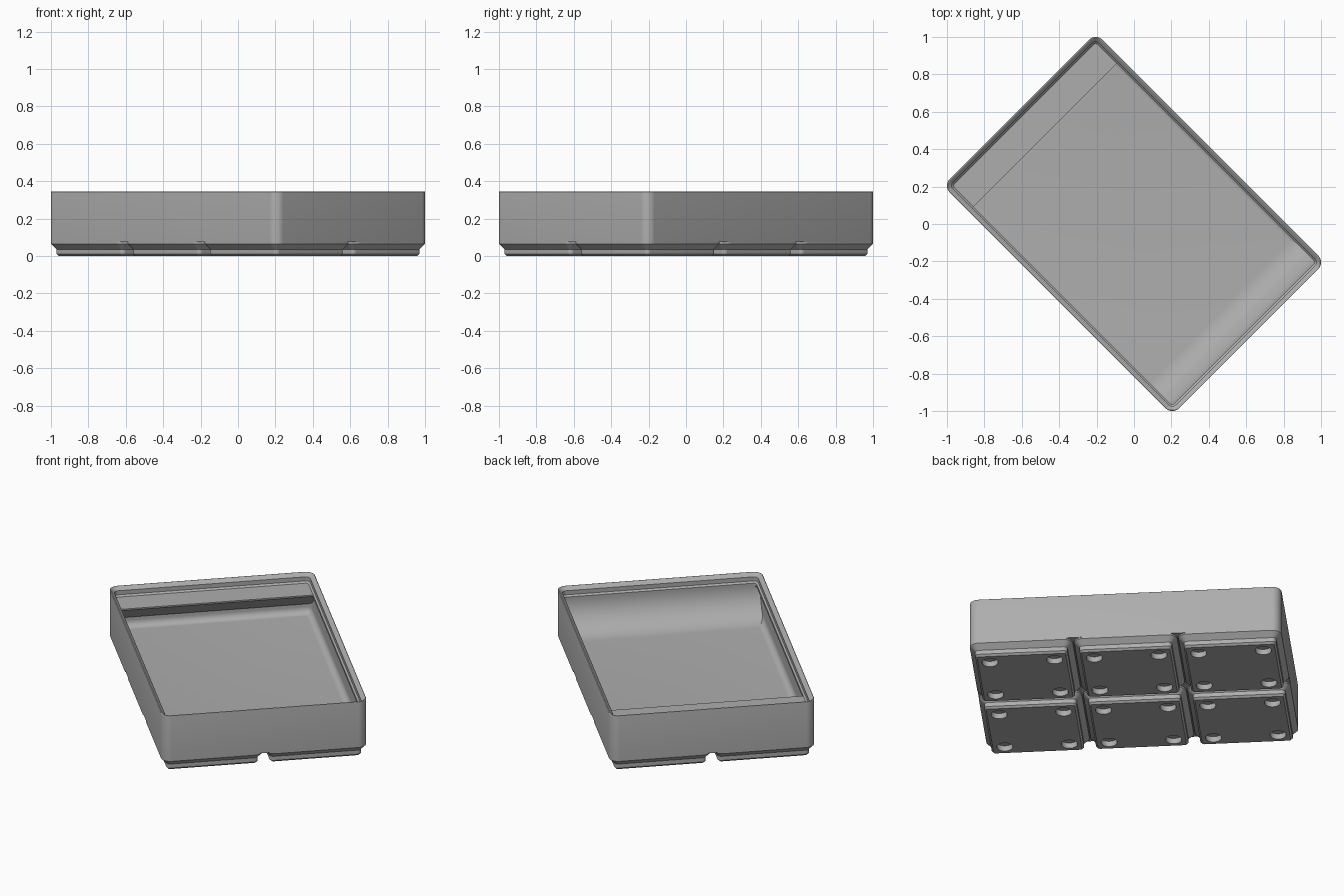
import bpy, bmesh
from math import pi, sin, cos, tan, radians
from mathutils import Matrix

cube = bpy.data.objects.get("Cube")
if cube:
    bpy.data.objects.remove(cube, do_unlink=True)

# Dimensions are in millimetres, then scaled and turned 45 degrees
SCALE = 0.013824
PLACE = Matrix.Rotation(pi / 4, 4, 'Z') @ Matrix.Scale(SCALE, 4)
PITCH, GAP, RADIUS = 42, 0.5, 3.75
COLS, ROWS = 2, 3
HALF_W = (COLS * PITCH - GAP) / 2
HALF_L = (ROWS * PITCH - GAP) / 2
HALF_CELL = (PITCH - GAP) / 2
FLOOR, BODY_BASE, SHELF = 7, 5.4, 21
WALL, LIP = 0.95, 2.6

grey = bpy.data.materials.new("plain grey")
grey.use_nodes = True
COLOR = (0.42, 0.42, 0.42, 1)
grey.diffuse_color = COLOR
grey.node_tree.nodes["Principled BSDF"].inputs["Base Color"].default_value = COLOR


def rounded_ring(bm, cx, cy, hx, hy, inset, z, steps=8):
    """Ring of vertices round a rectangle with rounded corners."""
    r = max(RADIUS - inset, 0.02)
    ring = []
    for i, (sx, sy) in enumerate([(1, 1), (-1, 1), (-1, -1), (1, -1)]):
        for k in range(steps + 1):
            a = (i + k / steps) * pi / 2
            ring.append(bm.verts.new((cx + sx * (hx - inset - r) + r * cos(a),
                                      cy + sy * (hy - inset - r) + r * sin(a), z)))
    return ring


def loft(bm, profile, cx, cy, hx, hy):
    """Closed solid through (inset, height) rings."""
    rings = [rounded_ring(bm, cx, cy, hx, hy, i, z) for i, z in profile]
    for a, b in zip(rings, rings[1:]):
        for j in range(len(a)):
            k = (j + 1) % len(a)
            bm.faces.new((a[j], a[k], b[k], b[j]))
    bm.faces.new(rings[0][::-1])
    bm.faces.new(rings[-1])


def prism(bm, profile, half_width):
    """Side profile of (y, z) points, extruded across x."""
    face = bm.faces.new([bm.verts.new((-half_width, y, z)) for y, z in profile])
    out = bmesh.ops.extrude_face_region(bm, geom=[face])
    verts = [v for v in out["geom"] if isinstance(v, bmesh.types.BMVert)]
    bmesh.ops.translate(bm, verts=verts, vec=(2 * half_width, 0, 0))


def make(name, bm):
    bmesh.ops.recalc_face_normals(bm, faces=bm.faces)
    bm.transform(PLACE)
    mesh = bpy.data.meshes.new(name)
    bm.to_mesh(mesh)
    bm.free()
    mesh.materials.append(grey)
    obj = bpy.data.objects.new(name, mesh)
    bpy.context.collection.objects.link(obj)
    return obj


def activate(obj):
    bpy.ops.object.select_all(action='DESELECT')
    obj.select_set(True)
    bpy.context.view_layer.objects.active = obj


def smooth(obj):
    activate(obj)
    bpy.ops.object.shade_smooth_by_angle(angle=radians(30))


# Tray: outer wall, rounded rim, stacking lip, inner wall, floor fillet
RIM, FILLET = 0.31, 2.8
profile = [(0, BODY_BASE)]
for k in range(7):
    t = radians(135) * k / 6
    profile.append((RIM - RIM * cos(t), 24.65 + RIM * sin(t)))
profile += [(1.9, 23.5), (1.9, 21.7), (LIP, SHELF), (LIP, 19.8), (WALL, 18.15)]
for k in range(9):
    t = pi / 2 * k / 8
    profile.append((WALL + FILLET * (1 - cos(t)), FLOOR + FILLET * (1 - sin(t))))
bm = bmesh.new()
loft(bm, profile, 0, 0, HALF_W, HALF_L)
smooth(make("tray_body", bm))

# Label shelf with sloping underside
bm = bmesh.new()
tip, back = 48.6, HALF_L - 1.75
low = SHELF - 0.6 - (back - tip) * tan(radians(36))
prism(bm, [(tip, SHELF), (tip, SHELF - 0.6), (back, low), (back, SHELF)], HALF_W - 0.75)
smooth(make("label_shelf", bm))

# Curved scoop against the opposite end
bm = bmesh.new()
front, rad = -HALF_L + LIP, 13
arc = [(front + rad * (1 - cos(t)), FLOOR + rad * (1 - sin(t)))
       for t in (pi / 2 * k / 20 for k in range(21))]
prism(bm, [(front - 0.4, 20.8), (front, 20.8)] + arc
      + [(front + rad, FLOOR - 0.3), (front - 0.4, FLOOR - 0.3)], HALF_W - 0.75)
smooth(make("scoop", bm))

# Stepped feet with a round recess near every corner
foot_profile = [(2.95, 0), (2.15, 0.8), (2.15, 2.6), (0, 4.75), (0, BODY_BASE)]
feet_bm, holes_bm = bmesh.new(), bmesh.new()
for i in range(COLS):
    for j in range(ROWS):
        cx = (i - (COLS - 1) / 2) * PITCH
        cy = (j - (ROWS - 1) / 2) * PITCH
        loft(feet_bm, foot_profile, cx, cy, HALF_CELL, HALF_CELL)
        for sx in (-13, 13):
            for sy in (-13, 13):
                bmesh.ops.create_cone(holes_bm, cap_ends=True, segments=32,
                                      radius1=3.25, radius2=3.25, depth=4.8,
                                      matrix=Matrix.Translation((cx + sx, cy + sy, 0)))
feet = make("feet", feet_bm)
holes = make("recess_cutter", holes_bm)
holes.hide_render = True
cut = feet.modifiers.new("recesses", 'BOOLEAN')
cut.operation = 'DIFFERENCE'
cut.solver = 'EXACT'
cut.object = holes
activate(feet)
bpy.ops.object.modifier_apply(modifier=cut.name)
bpy.data.objects.remove(holes, do_unlink=True)
smooth(feet)
